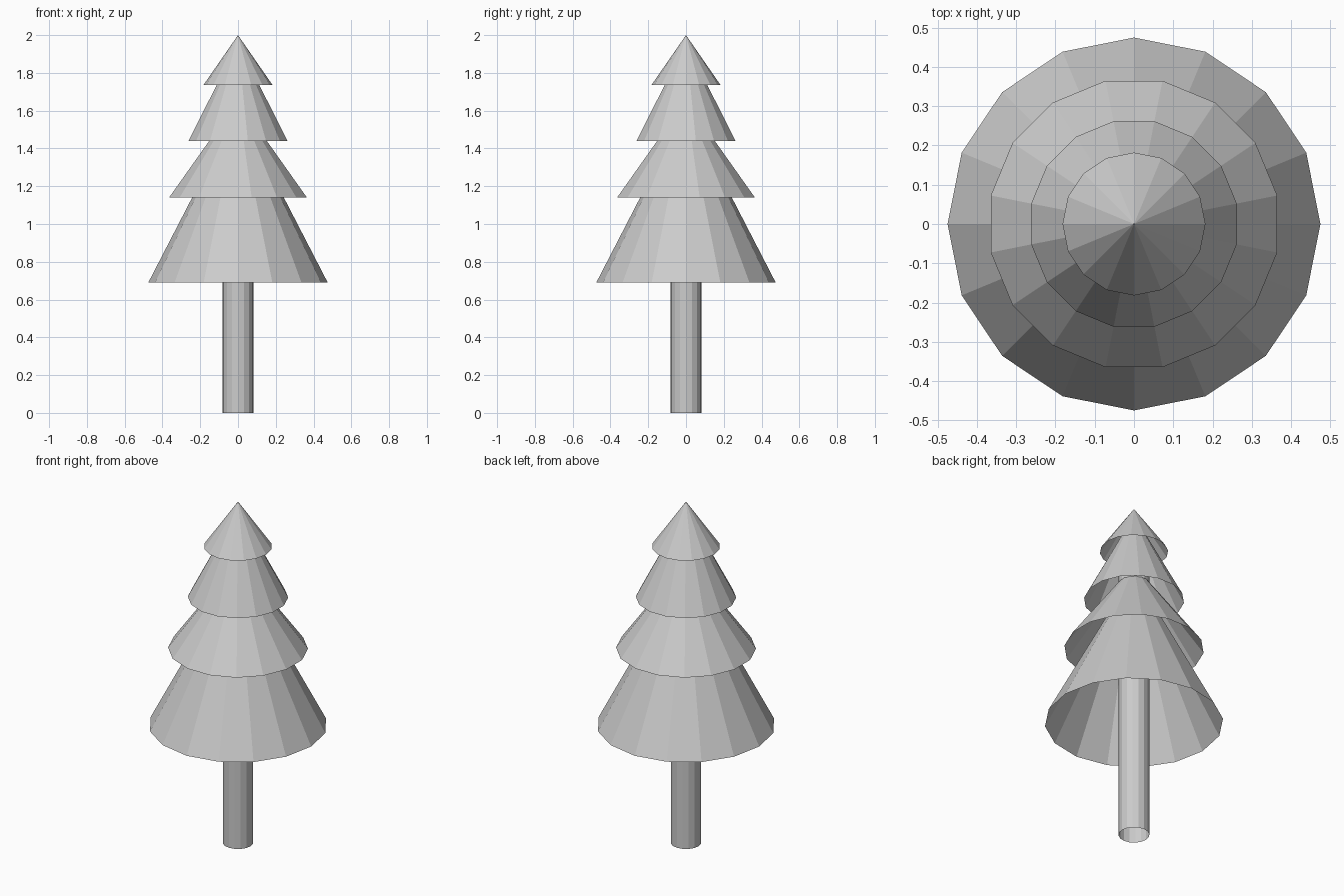
import bpy
from math import pi

if "Cube" in bpy.data.objects:
    bpy.data.objects.remove(bpy.data.objects["Cube"])

SIDES = 16


def cone(name, radius, z0, z1, turn=0.0):
    # Open-bottomed flat-shaded cone
    bpy.ops.mesh.primitive_cone_add(vertices=SIDES, radius1=radius, radius2=0,
                                    depth=z1 - z0, end_fill_type='NOTHING',
                                    location=(0, 0, (z0 + z1) / 2),
                                    rotation=(0, 0, turn))
    bpy.context.object.name = name


# Trunk: open tube running up inside the foliage
TRUNK_TOP = 1.7
bpy.ops.mesh.primitive_cylinder_add(vertices=SIDES, radius=0.082, depth=TRUNK_TOP,
                                    end_fill_type='NOTHING',
                                    location=(0, 0, TRUNK_TOP / 2))
bpy.context.object.name = "trunk"

# Foliage tiers, bottom to top; the middle two are turned by half a facet
half = pi / SIDES
cone("foliage_bottom", 0.475, 0.69, 1.61)
cone("foliage_lower_middle", 0.372, 1.14, 1.655, half)
cone("foliage_upper_middle", 0.267, 1.44, 1.96, half)
cone("foliage_top", 0.182, 1.737, 2.0)
